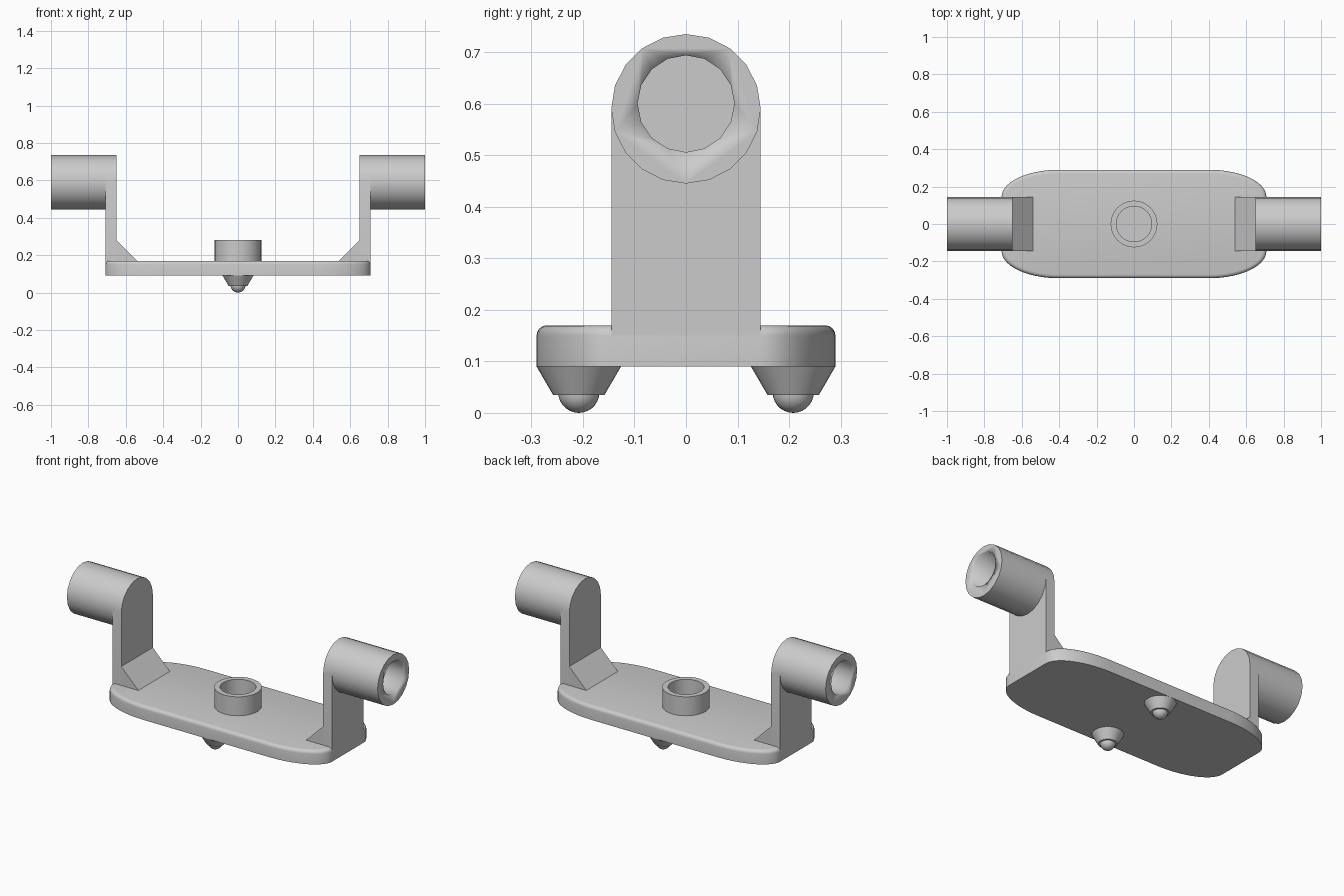
import bpy, bmesh, math
from mathutils import Matrix, Vector

if "Cube" in bpy.data.objects:
    bpy.data.objects.remove(bpy.data.objects["Cube"], do_unlink=True)

grey = bpy.data.materials.new("plain_grey")
grey.use_nodes = True
grey.diffuse_color = (0.6, 0.6, 0.6, 1)
grey.node_tree.nodes["Principled BSDF"].inputs["Base Color"].default_value = (0.6, 0.6, 0.6, 1)


def finish(name, bm):
    """Turn a bmesh into a named, shaded object."""
    bmesh.ops.recalc_face_normals(bm, faces=bm.faces[:])
    mesh = bpy.data.meshes.new(name)
    bm.to_mesh(mesh)
    bm.free()
    mesh.materials.append(grey)
    obj = bpy.data.objects.new(name, mesh)
    bpy.context.collection.objects.link(obj)
    bpy.ops.object.select_all(action="DESELECT")
    obj.select_set(True)
    bpy.context.view_layer.objects.active = obj
    bpy.ops.object.shade_smooth_by_angle(angle=math.radians(32))
    return obj


def prism(points, offset):
    """Extrude a closed outline along an offset."""
    bm = bmesh.new()
    face = bm.faces.new([bm.verts.new(p) for p in points])
    out = bmesh.ops.extrude_face_region(bm, geom=[face])["geom"]
    bmesh.ops.translate(bm, vec=offset, verts=[g for g in out if isinstance(g, bmesh.types.BMVert)])
    return bm


def lathe(name, profile, centre, sides):
    """Revolve an (r, z) profile about a vertical axis."""
    bm = bmesh.new()
    verts = [bm.verts.new((r, 0, z)) for r, z in profile]
    edges = [bm.edges.new(pair) for pair in zip(verts, verts[1:])]
    bmesh.ops.spin(bm, geom=verts + edges, cent=(0, 0, 0), axis=(0, 0, 1),
                   angle=math.tau, steps=sides, use_merge=False)
    bmesh.ops.remove_doubles(bm, verts=bm.verts[:], dist=0.0005)
    bmesh.ops.translate(bm, vec=centre, verts=bm.verts[:])
    return finish(name, bm)


def circle_x(x, z, r, sides, start=0, count=None):
    """Points of a circle facing x, counted from +y upward."""
    return [Vector((x, r * math.cos(a), z + r * math.sin(a)))
            for a in (math.tau * (start + i) / sides for i in range(count or sides))]


# Base plate: straight sides, elliptical corners, rounded top rim
END, ARM_W, BOTTOM, TOP = 0.708, 0.145, 0.09, 0.17
quarter = [(0.4 + (END - 0.4) * math.cos(a), ARM_W + 0.145 * math.sin(a))
           for a in (math.pi / 2 * i / 14 for i in range(15))]
outline = (quarter + [(-x, y) for x, y in reversed(quarter)]
           + [(-x, -y) for x, y in quarter] + [(x, -y) for x, y in reversed(quarter)])
bm = prism([(x, y, BOTTOM) for x, y in outline], (0, 0, TOP - BOTTOM))
rim = [e for e in bm.edges if all(v.co.z > TOP - 0.001 for v in e.verts)]
bmesh.ops.bevel(bm, geom=rim, offset=0.02, segments=4, profile=0.5, affect="EDGES")
finish("base_plate", bm)

# Arms, gussets and sockets on both ends
INNER, AXIS, RADIUS = 0.65, 0.59, 0.145
for side, s in (("left", 1), ("right", -1)):
    # Upright arm with a round top
    arc = circle_x(s * INNER, AXIS, RADIUS, 20, 0, 11)
    feet = [Vector((s * INNER, -ARM_W, 0.1)), Vector((s * INNER, ARM_W, 0.1))]
    finish(side + "_arm", prism(arc + feet, (s * (END - INNER), 0, 0)))

    # Triangular gusset at the arm's foot
    tri = [(s * x, -ARM_W, z) for x, z in ((0.54, TOP), (INNER, TOP), (INNER, 0.28))]
    finish(side + "_gusset", prism(tri, (0, 2 * ARM_W, 0)))

    # Tubular socket with a blind hole
    socket = finish(side + "_socket",
                    prism(circle_x(s * 0.69, AXIS, RADIUS, 20), (s * 0.31, 0, 0)))
    cutter = finish("hole_cutter", prism(circle_x(s * 0.71, 0.6, 0.094, 16), (s * 0.4, 0, 0)))
    cutter.hide_render = True
    bpy.context.view_layer.objects.active = socket
    cut = socket.modifiers.new("hole", "BOOLEAN")
    cut.operation, cut.solver, cut.object = "DIFFERENCE", "EXACT", cutter
    # keep the cut before the smoothing modifier, if there is one
    socket.modifiers.move(len(socket.modifiers) - 1, 0)
    bpy.ops.object.modifier_apply(modifier=cut.name)
    bpy.data.objects.remove(cutter, do_unlink=True)

# Hollow boss in the middle of the plate
lathe("centre_boss", [(0.125, 0.16), (0.125, 0.28), (0.095, 0.28), (0.095, 0.172), (0, 0.172)],
      (0, 0, 0), 32)

# Tapered feet with ball tips
for place, y in (("front", -0.208), ("back", 0.208)):
    lathe(place + "_foot", [(0.082, BOTTOM), (0.05, 0.035), (0, 0.035)], (0, y, 0), 28)
    ball = [(0.04 * math.sin(a), 0.04 - 0.04 * math.cos(a))
            for a in (math.pi / 2 * i / 7 for i in range(8))]
    lathe(place + "_ball_tip", ball, (0, y, 0), 24)
